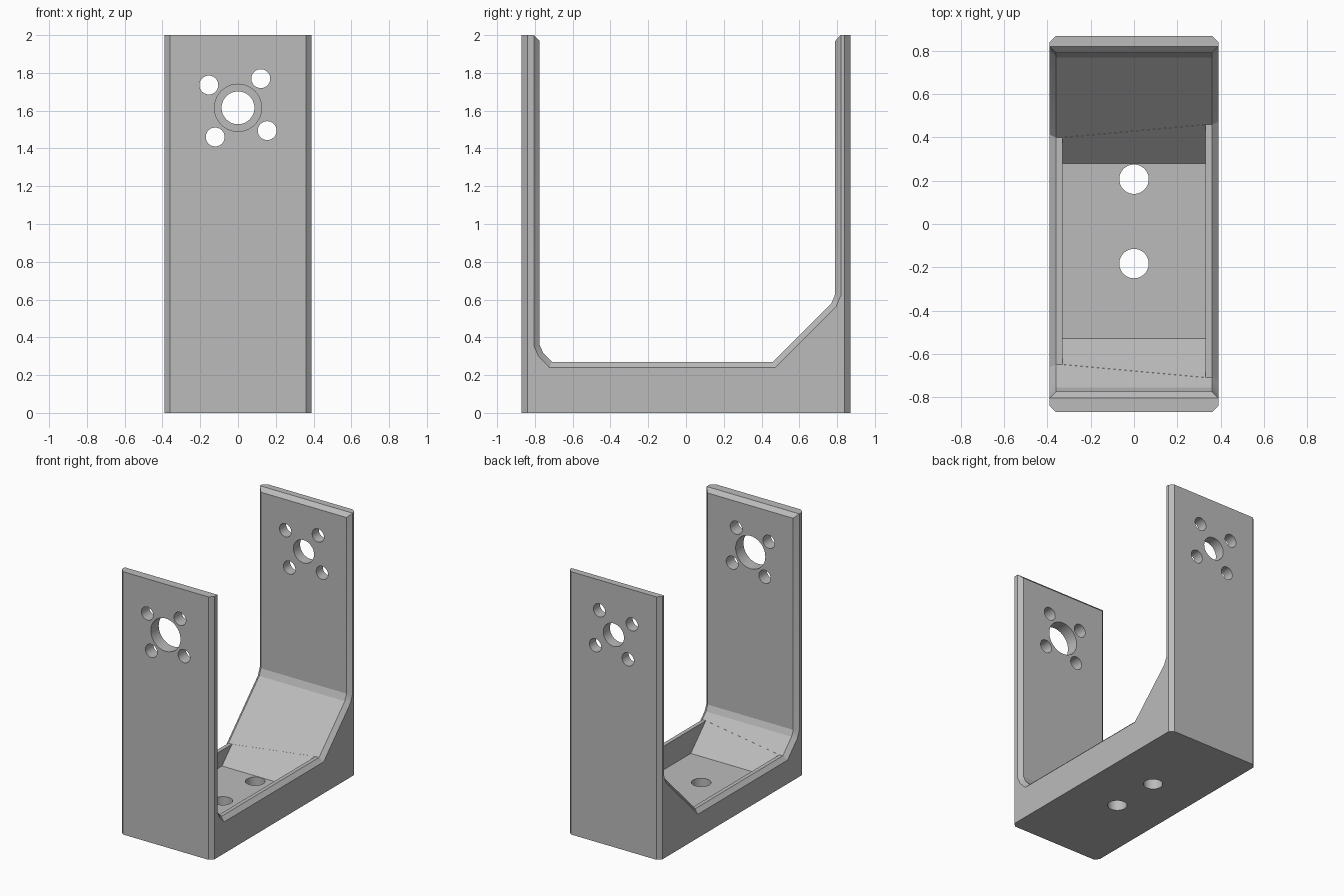
import bpy, bmesh, math
from mathutils import Matrix

cube = bpy.data.objects.get("Cube")
if cube:
    bpy.data.objects.remove(cube, do_unlink=True)

grey = bpy.data.materials.new("plain grey")
grey.use_nodes = True
colour = (0.5, 0.5, 0.5, 1)
grey.diffuse_color = colour
grey.node_tree.nodes["Principled BSDF"].inputs["Base Color"].default_value = colour


def add_object(name, bm):
    bmesh.ops.recalc_face_normals(bm, faces=bm.faces)
    mesh = bpy.data.meshes.new(name)
    bm.to_mesh(mesh)
    bm.free()
    mesh.materials.append(grey)
    obj = bpy.data.objects.new(name, mesh)
    bpy.context.collection.objects.link(obj)
    return obj


def loft(name, sections):
    """Closed solid through rings of 3D points."""
    bm = bmesh.new()
    rings = [[bm.verts.new(p) for p in ring] for ring in sections]
    for a, b in zip(rings, rings[1:]):
        for i in range(len(a)):
            j = (i + 1) % len(a)
            bm.faces.new((a[i], a[j], b[j], b[i]))
    bm.faces.new(rings[0])
    bm.faces.new(rings[-1])
    return add_object(name, bm)


def across(profile, x):
    return [(x, y, z) for y, z in profile]


def cylinder(name, radius, depth, matrix):
    bm = bmesh.new()
    bmesh.ops.create_cone(bm, cap_ends=True, segments=40, radius1=radius,
                          radius2=radius, depth=depth, matrix=matrix)
    return add_object(name, bm)


def opening(floor, d=0.0):
    """Side outline of the U opening, grown by d into the material."""
    back = [(0.79 + d, 2.1), (0.79 + d, 0.63 - 0.2 * d),
            (0.77 + 0.83 * d, 0.58 - 0.56 * d),
            (floor + 0.19 + 0.414 * d, floor - d)]
    front = [(-floor - 0.44 - 0.414 * d, floor - d),
             (-0.755 - 0.83 * d, 0.315 - 0.56 * d),
             (-0.775 - d, 0.36 - 0.2 * d), (-0.775 - d, 2.1)]
    return back + front


# Solid block with bevelled upright corners
W, D, C = 0.39, 0.87, 0.03
plan = [(W, D - C), (W - C, D), (C - W, D), (-W, D - C),
        (-W, C - D), (C - W, -D), (W - C, -D), (W, C - D)]
bracket = loft("u_bracket", [[(x, y, z) for x, y in plan] for z in (0, 2)])

# U opening with bevelled rims; the left and right rims differ in height
low, high = 0.21, 0.27
stations = [(-W - C, low, C), (-W, low, C), (C - W, low, 0), (-0.33, low, 0),
            (0.33, high, 0), (W - C, high, 0), (W, high, C), (W + C, high, C)]
cutters = [loft("opening_cutter",
                [across(opening(f, d), x) for x, f, d in stations])]

# Sunken floor between the side rims, with sloping ends
gap = 0.001
pocket = [(-0.53 + gap, 0.09), (0.28 - gap, 0.09),
          (0.58 - gap, 0.39), (-0.73 + gap, 0.29), ]
cutters.append(loft("pocket_cutter", [across(pocket, x) for x in (-0.33, 0.33)]))

# Bevel on the inner top edge of both uprights
top = [(-0.745, 1.94), (0.76, 1.94), (0.92, 2.1), (-0.905, 2.1)]
cutters.append(loft("top_bevel_cutter", [across(top, x) for x in (-0.5, 0.5)]))

# Holes through the uprights: different centres, matching ring of four
along_y = Matrix.Rotation(math.pi / 2, 4, 'X')
hub = 1.615
for y, radius in ((-0.82, 0.125), (0.82, 0.087)):
    cutters.append(cylinder("hub_cutter", radius, 0.4,
                            Matrix.Translation((0, y, hub)) @ along_y))
for quarter in range(4):
    a = math.radians(52 + 90 * quarter)
    place = Matrix.Translation((0.196 * math.cos(a), 0, hub + 0.196 * math.sin(a)))
    cutters.append(cylinder("screw_cutter", 0.05, 3, place @ along_y))

# Two mounting holes in the floor
for y in (-0.183, 0.207):
    cutters.append(cylinder("floor_hole_cutter", 0.068, 0.5,
                            Matrix.Translation((0, y, 0))))

# Carve the bracket and discard the cutters
bpy.ops.object.select_all(action='DESELECT')
bpy.context.view_layer.objects.active = bracket
bracket.select_set(True)
for cutter in cutters:
    cutter.hide_render = True
    mod = bracket.modifiers.new("carve", 'BOOLEAN')
    mod.operation = 'DIFFERENCE'
    mod.solver = 'EXACT'
    mod.object = cutter
    bpy.ops.object.modifier_apply(modifier=mod.name)
    bpy.data.objects.remove(cutter, do_unlink=True)

bpy.ops.object.shade_smooth_by_angle(angle=math.radians(20))
